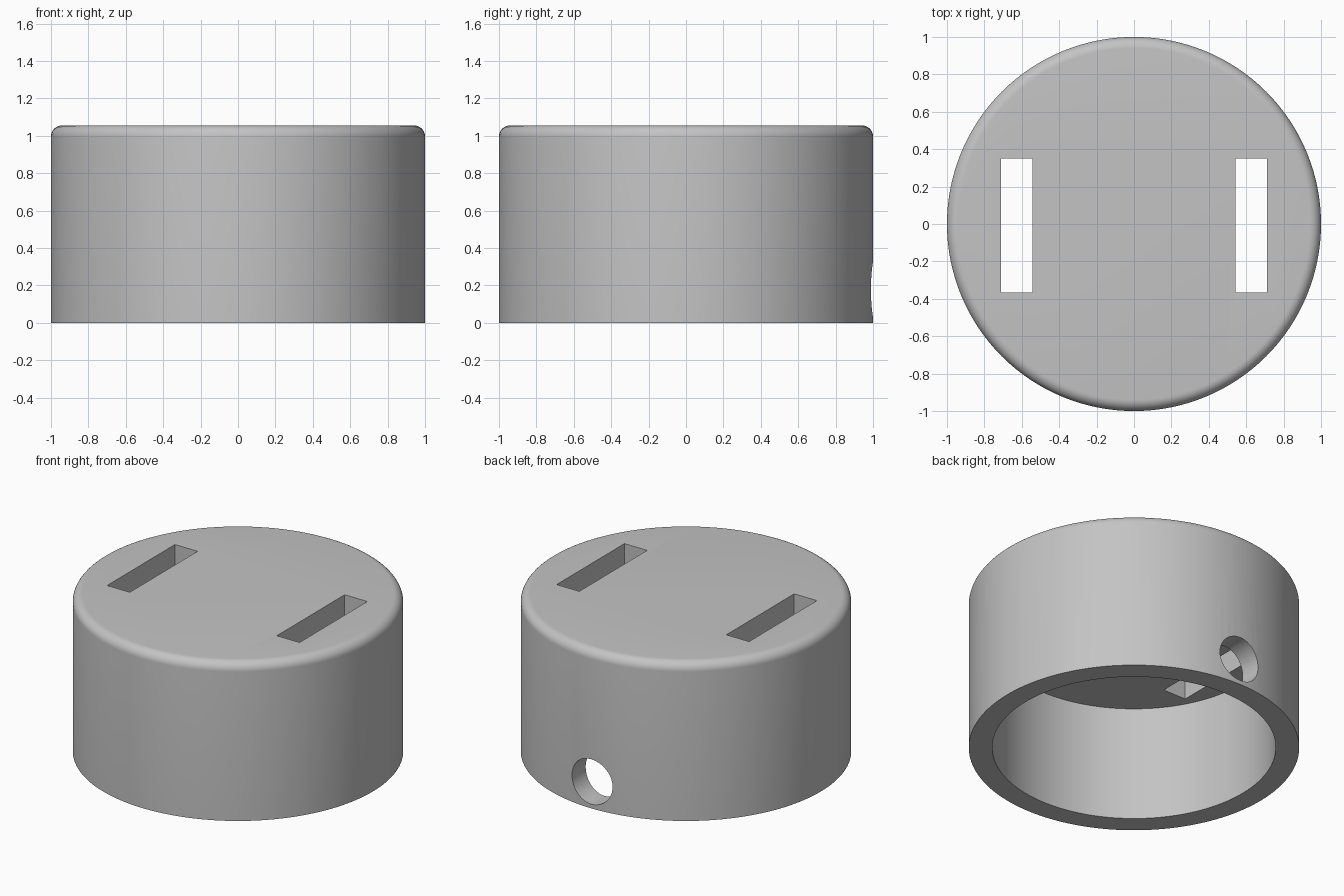
import bpy
import bmesh
from math import pi, sin, cos, radians
from mathutils import Matrix, Vector

cube = bpy.data.objects.get("Cube")
if cube:
    bpy.data.objects.remove(cube, do_unlink=True)

HEIGHT, RADIUS, BORE, CEILING, FILLET = 1.056, 1.0, 0.858, 0.766, 0.06
SEGMENTS = 128

grey = bpy.data.materials.new("plain grey")
grey.use_nodes = True
colour = (0.55, 0.55, 0.55, 1)
grey.diffuse_color = colour
grey.node_tree.nodes["Principled BSDF"].inputs["Base Color"].default_value = colour


def add_object(name, bm):
    mesh = bpy.data.meshes.new(name)
    bmesh.ops.recalc_face_normals(bm, faces=bm.faces)
    bm.to_mesh(mesh)
    bm.free()
    mesh.materials.append(grey)
    obj = bpy.data.objects.new(name, mesh)
    bpy.context.collection.objects.link(obj)
    return obj


def cut(target, cutter):
    """Subtract a helper solid, then remove it."""
    cutter.hide_render = True
    mod = target.modifiers.new("cut", "BOOLEAN")
    mod.operation, mod.solver, mod.object = "DIFFERENCE", "EXACT", cutter
    bpy.context.view_layer.objects.active = target
    bpy.ops.object.modifier_apply(modifier=mod.name)
    bpy.data.objects.remove(cutter, do_unlink=True)


# Cap shell: hollow cup profile with a rounded top rim, spun about z
profile = [(0, CEILING), (BORE, CEILING), (BORE, 0), (RADIUS, 0)]
for i in range(9):
    a = pi / 2 * i / 8
    profile.append((RADIUS - FILLET + FILLET * cos(a), HEIGHT - FILLET + FILLET * sin(a)))
profile.append((0, HEIGHT))

bm = bmesh.new()
verts = [bm.verts.new((r, 0, z)) for r, z in profile]
edges = [bm.edges.new(pair) for pair in zip(verts, verts[1:])]
bmesh.ops.spin(bm, geom=verts + edges, cent=(0, 0, 0), axis=(0, 0, 1),
               angle=2 * pi, steps=SEGMENTS, use_merge=True)
bmesh.ops.remove_doubles(bm, verts=bm.verts, dist=0.0001)
# Merge the triangle fans of the ceiling and top into single flat discs
bmesh.ops.dissolve_verts(bm, verts=[v for v in bm.verts if v.co.xy.length < 0.001])
cap = add_object("cap_shell", bm)

# Two strap slots through the top
for side in (-1, 1):
    bm = bmesh.new()
    place = Matrix.Translation((side * 0.627, -0.008, HEIGHT))
    bmesh.ops.create_cube(bm, size=1, matrix=place @ Matrix.Diagonal((0.168, 0.716, 1, 1)))
    cut(cap, add_object("slot_cutter", bm))

# Round hole through the back wall
bm = bmesh.new()
bmesh.ops.create_cone(bm, cap_ends=True, segments=48, radius1=0.15, radius2=0.15, depth=0.7,
                      matrix=Matrix.Translation((0, 0.93, 0.178)) @ Matrix.Rotation(pi / 2, 4, "X"))
cut(cap, add_object("hole_cutter", bm))

# Smooth the curved walls and keep the edges crisp
bpy.ops.object.select_all(action="DESELECT")
cap.select_set(True)
bpy.context.view_layer.objects.active = cap
bpy.ops.object.shade_smooth_by_angle(angle=radians(30))
